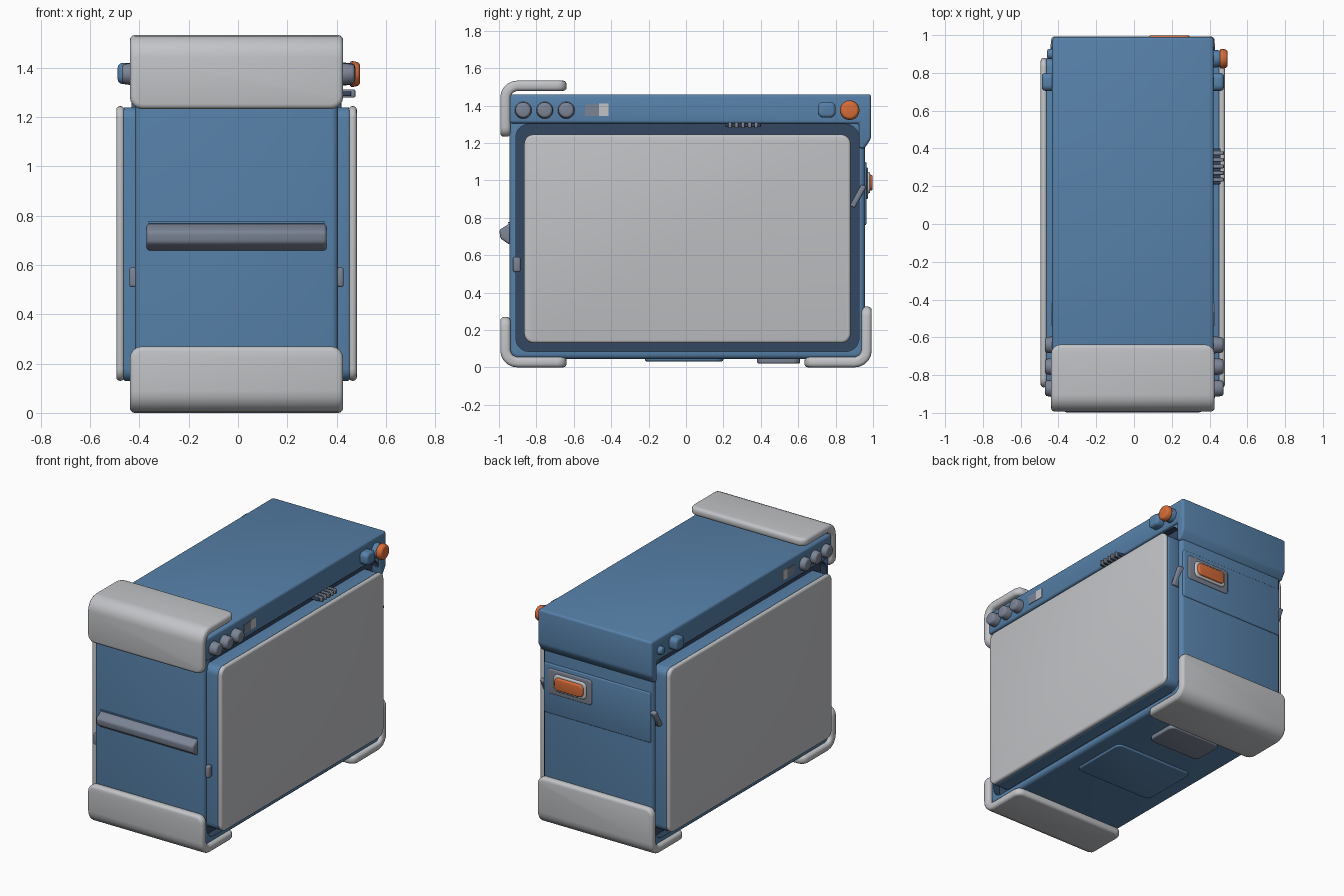
import bpy, bmesh, math
from mathutils import Vector, Matrix

if "Cube" in bpy.data.objects:
    bpy.data.objects.remove(bpy.data.objects["Cube"])

CX = -0.006  # centre plane of the case


def material(name, rgb):
    m = bpy.data.materials.new(name)
    m.use_nodes = True
    m.diffuse_color = (*rgb, 1)
    m.node_tree.nodes["Principled BSDF"].inputs["Base Color"].default_value = (*rgb, 1)
    return m


BLUE = material("steel blue", (0.095, 0.22, 0.40))
LIGHT = material("light grey", (0.54, 0.55, 0.57))
SLATE = material("slate grey", (0.20, 0.23, 0.30))
DARK = material("dark navy", (0.035, 0.065, 0.12))
ORANGE = material("orange", (0.68, 0.15, 0.04))


def finish(bm, name, mat, soft=0.0, cutters=()):
    """Turn a bmesh into an object, soften its edges, cut it and shade it."""
    bmesh.ops.recalc_face_normals(bm, faces=bm.faces)
    me = bpy.data.meshes.new(name)
    bm.to_mesh(me)
    bm.free()
    me.materials.append(mat)
    ob = bpy.data.objects.new(name, me)
    bpy.context.collection.objects.link(ob)
    bpy.ops.object.select_all(action='DESELECT')
    bpy.context.view_layer.objects.active = ob
    ob.select_set(True)
    if soft:
        b = ob.modifiers.new("soft edges", 'BEVEL')
        b.width, b.segments, b.limit_method = soft, 3, 'ANGLE'
        bpy.ops.object.modifier_apply(modifier=b.name)
    for c in cutters:
        m = ob.modifiers.new("recess", 'BOOLEAN')
        m.object, m.operation, m.solver = c, 'DIFFERENCE', 'EXACT'
        m.material_mode = 'TRANSFER'
        bpy.ops.object.modifier_apply(modifier=m.name)
    bpy.ops.object.shade_smooth_by_angle(angle=math.radians(40))
    return ob


def box(name, lo, hi, mat, soft=0.0, corner=0.0, axis=0, cutters=(), tilt=0.0):
    """Box between two corners; edges along one axis may be rounded more."""
    lo, hi = Vector(lo), Vector(hi)
    bm = bmesh.new()
    bmesh.ops.create_cube(bm, size=1)
    bmesh.ops.scale(bm, vec=hi - lo, verts=bm.verts)
    if corner:
        along = [e for e in bm.edges
                 if abs((e.verts[0].co - e.verts[1].co).normalized()[axis]) > 0.9]
        bmesh.ops.bevel(bm, geom=along, offset=corner, segments=5, profile=0.5, affect='EDGES')
    bmesh.ops.rotate(bm, matrix=Matrix.Rotation(tilt, 3, 'X'), verts=bm.verts)
    bmesh.ops.translate(bm, vec=(lo + hi) / 2, verts=bm.verts)
    return finish(bm, name, mat, soft, cutters)


def extruded(profile, half):
    """Prism along x from a (y, z) profile."""
    bm = bmesh.new()
    face = bm.faces.new([bm.verts.new((CX - half, y, z)) for y, z in profile])
    out = bmesh.ops.extrude_face_region(bm, geom=[face])["geom"]
    bmesh.ops.translate(bm, vec=(2 * half, 0, 0),
                        verts=[v for v in out if isinstance(v, bmesh.types.BMVert)])
    return bm


def side_box(name, side, x0, x1, ys, zs, mat, **kw):
    """Box on the left (+1) or right (-1) side, x measured from the centre."""
    a, b = sorted((CX + side * x0, CX + side * x1))
    return box(name, (a, ys[0], zs[0]), (b, ys[1], zs[1]), mat, **kw)


def knob(name, side, y, z, r, x0, x1, mat):
    """Round button facing sideways with a softened rim."""
    bm = bmesh.new()
    bmesh.ops.create_cone(bm, cap_ends=True, segments=20, radius1=r, radius2=r * 0.85, depth=x1 - x0)
    bmesh.ops.rotate(bm, matrix=Matrix.Rotation(side * math.pi / 2, 3, 'Y'), verts=bm.verts)
    bmesh.ops.translate(bm, vec=(CX + side * (x0 + x1) / 2, y, z), verts=bm.verts)
    return finish(bm, name, mat, 0.012)


def guard(name, y, z, dy, dz, ly, lz, t=0.055):
    """L-shaped corner bumper: arms run from the outer corner along dy and dz."""
    pts = [(0, 0), (ly, 0), (ly, t), (t, t), (t, lz), (0, lz)]
    bm = extruded([(y + dy * a, z + dz * b) for a, b in pts], 0.433)

    def at(v, a, b):
        return abs(v.co.y - y - dy * a) < 1e-4 and abs(v.co.z - z - dz * b) < 1e-4

    tips = [e for e in bm.edges if abs(e.calc_length() - t) < 1e-4]
    bmesh.ops.bevel(bm, geom=tips, offset=0.05, segments=4, profile=0.5, affect='EDGES')
    for p, r in ((0, 0.09), (t, 0.04)):
        bend = [e for e in bm.edges if all(at(v, p, p) for v in e.verts)]
        bmesh.ops.bevel(bm, geom=bend, offset=r, segments=5, profile=0.5, affect='EDGES')
    finish(bm, name, LIGHT, 0.02)


# Case body with a recess cut into each side
cutters = [side_box("recess_cutter", s, 0.365, 0.6, (-0.91, 0.925), (0.085, 1.30), DARK, corner=0.07)
           for s in (1, -1)]
box("case_body", (CX - 0.412, -0.945, 0.045), (CX + 0.412, 0.957, 1.4), BLUE,
    soft=0.025, corner=0.05, cutters=cutters)
for c in cutters:
    bpy.data.objects.remove(c)

# Lid with a lip hanging over the back
lid = [(-0.945, 1.305), (-0.945, 1.46), (0.99, 1.46), (0.99, 1.225),
       (0.955, 1.17), (0.925, 1.17), (0.925, 1.305)]
finish(extruded(lid, 0.427), "lid", BLUE, 0.025)

# Corner guards
guard("front_top_guard", -0.993, 1.533, 1, -1, 0.355, 0.3)
guard("front_bottom_guard", -0.993, 0, 1, 1, 0.355, 0.27)
guard("back_bottom_guard", 0.993, 0, -1, 1, 0.36, 0.325)

# Front pull bar and its thin upper seam
bar = [(-0.92, 0.655), (-0.95, 0.66), (-0.993, 0.69), (-0.998, 0.735), (-0.95, 0.765), (-0.92, 0.77)]
finish(extruded(bar, 0.365), "front_bar", SLATE, 0.012)
box("front_bar_seam", (CX - 0.36, -0.952, 0.768), (CX + 0.36, -0.944, 0.776), BLUE)

# Side panels, buttons, tags and clips
for s, word in ((1, "left"), (-1, "right")):
    side_box(word + "_panel_base", s, 0.35, 0.462, (-0.865, 0.88), (0.13, 1.24), BLUE, soft=0.012, corner=0.05)
    side_box(word + "_panel_cover", s, 0.455, 0.488, (-0.865, 0.88), (0.13, 1.245), LIGHT, soft=0.015, corner=0.05)
    for i, y in enumerate((-0.87, -0.755, -0.64)):
        knob(f"{word}_button_{i + 1}", s, y, 1.375, 0.047, 0.41, 0.48 if s > 0 else 0.465, SLATE)
    side_box(word + "_tag_dark", s, 0.42, 0.431, (-0.54, -0.465), (1.345, 1.405), SLATE)
    side_box(word + "_tag_light", s, 0.42, 0.431, (-0.465, -0.415), (1.345, 1.41), LIGHT)
    side_box(word + "_square_button", s, 0.41, 0.482, (0.705, 0.80), (1.335, 1.42), BLUE, soft=0.018, corner=0.03)
    side_box(word + "_front_clip", s, 0.36, 0.435, (-0.925, -0.885), (0.51, 0.59), SLATE, soft=0.01)
    side_box(word + "_back_clip", s, 0.36, 0.435, (0.905, 0.935), (0.85, 0.98), SLATE, soft=0.01, tilt=-0.5)

# Orange signal knob on its blue collar, and a small stud opposite
knob("signal_collar", 1, 0.875, 1.375, 0.05, 0.41, 0.47, BLUE)
knob("signal_knob", 1, 0.875, 1.375, 0.055, 0.46, 0.501, ORANGE)
knob("right_stud", -1, 0.9, 1.375, 0.03, 0.41, 0.455, BLUE)

# Ridged latch under the lid edge
side_box("latch_plate", 1, 0.40, 0.465, (0.21, 0.40), (1.285, 1.305), DARK, soft=0.005)
for i in range(5):
    y = 0.225 + i * 0.035
    side_box(f"latch_ridge_{i + 1}", 1, 0.42, 0.482, (y, y + 0.02), (1.28, 1.312), SLATE, soft=0.005)

# Back band, plate and orange release button
box("back_band", (CX - 0.40, 0.94, 0.76), (CX + 0.40, 0.965, 1.1), BLUE, soft=0.01)
box("back_plate", (0.03, 0.95, 0.9), (0.36, 0.973, 1.07), SLATE, soft=0.008, corner=0.02, axis=1)
box("release_frame", (0.065, 0.96, 0.93), (0.31, 0.984, 1.045), LIGHT, soft=0.008, corner=0.03, axis=1)
box("release_button", (0.08, 0.96, 0.945), (0.295, 0.998, 1.03), ORANGE, soft=0.01, corner=0.03, axis=1)

# Underside pad and plate
box("underside_pad", (CX - 0.3, -0.22, 0.032), (CX + 0.3, 0.2, 0.06), BLUE, soft=0.01, corner=0.04, axis=2)
box("underside_plate", (CX - 0.2, 0.38, 0.02), (CX + 0.2, 0.61, 0.06), SLATE, soft=0.01, corner=0.04, axis=2)
